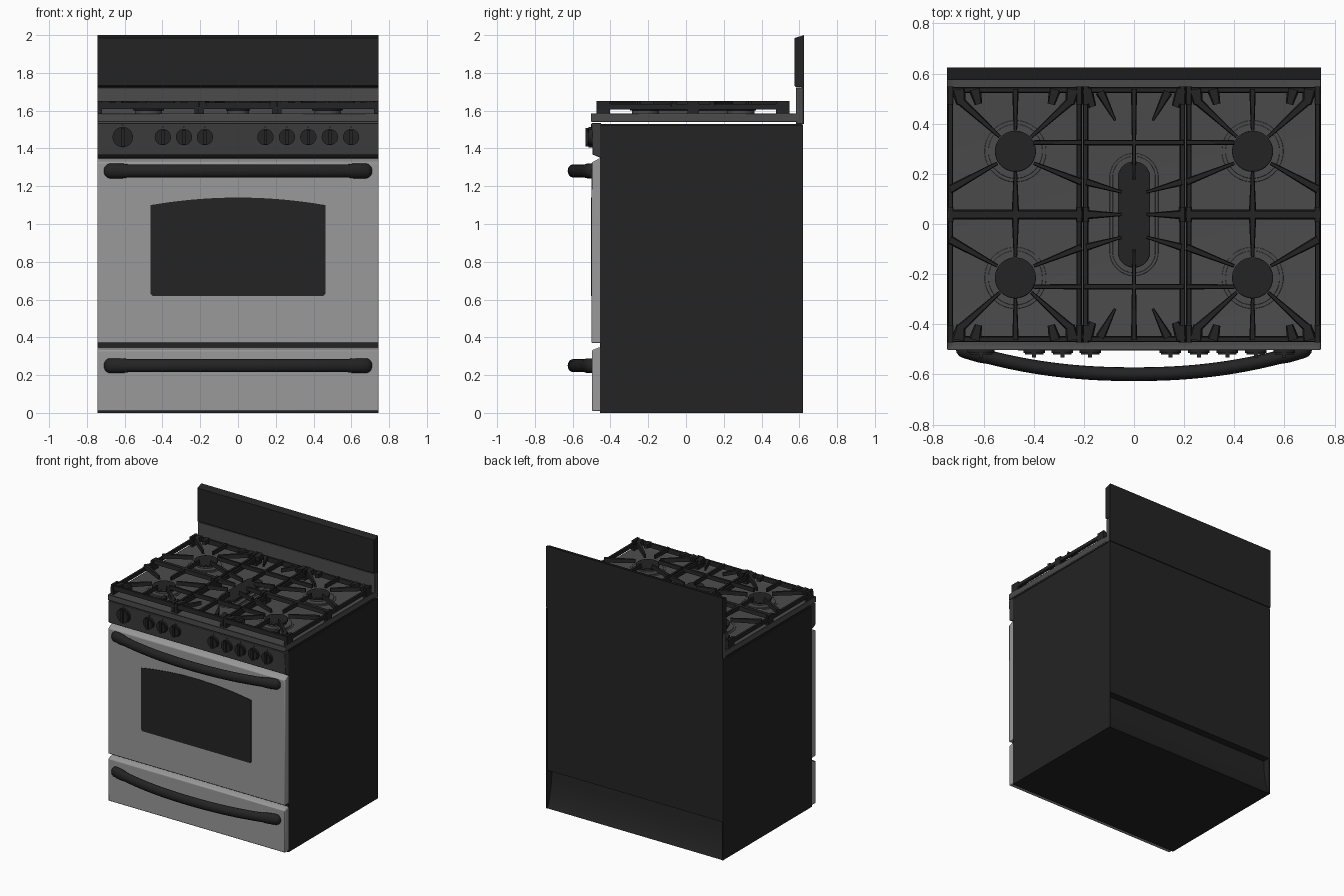
import bpy, bmesh, math
from mathutils import Vector

if "Cube" in bpy.data.objects:
    bpy.data.objects.remove(bpy.data.objects["Cube"])


def material(name, v):
    m = bpy.data.materials.new(name)
    m.diffuse_color = (v, v, v, 1)
    m.use_nodes = True
    m.node_tree.nodes["Principled BSDF"].inputs["Base Color"].default_value = m.diffuse_color
    return m


BLACK = material("black enamel", 0.017)
STEEL = material("brushed steel", 0.32)
GREY = material("dark grey cooktop", 0.07)
CHARCOAL = material("charcoal panel", 0.045)
W = 0.745       # half width
MID = 0.0375    # centre line of the burners in y


def finish(name, bm, mat, bevel=0.0, segments=2):
    bmesh.ops.recalc_face_normals(bm, faces=bm.faces)
    me = bpy.data.meshes.new(name)
    bm.to_mesh(me)
    bm.free()
    me.materials.append(mat)
    me.polygons.foreach_set("use_smooth", [True] * len(me.polygons))
    me.set_sharp_from_angle(angle=math.radians(35))
    ob = bpy.data.objects.new(name, me)
    bpy.context.collection.objects.link(ob)
    if bevel:
        b = ob.modifiers.new("bevel", 'BEVEL')
        b.width, b.segments = bevel, segments
        b.limit_method, b.angle_limit = 'ANGLE', math.radians(30)
    return ob


def extrude(bm, pts, offset):
    f = bm.faces.new([bm.verts.new(p) for p in pts])
    r = bmesh.ops.extrude_face_region(bm, geom=[f])
    vs = [v for v in r["geom"] if isinstance(v, bmesh.types.BMVert)]
    bmesh.ops.translate(bm, verts=vs, vec=offset)


def prism(name, profile, x0, x1, mat, bevel=0.0):
    """Extrude a (y, z) profile along x."""
    bm = bmesh.new()
    extrude(bm, [(x0, y, z) for y, z in profile], (x1 - x0, 0, 0))
    return finish(name, bm, mat, bevel)


def rect(y0, y1, z0, z1):
    return [(y0, z0), (y1, z0), (y1, z1), (y0, z1)]


# Cabinet with a recessed lower back between thin side panels
recess = [(0.617, 0.0), (0.60, 0.03), (0.578, 0.12), (0.565, 0.2), (0.56, 0.29), (0.617, 0.29)]
prism("cabinet", [(-0.456, 0.0)] + recess + [(0.617, 1.53), (-0.456, 1.53)], -W + 0.008, W - 0.008, BLACK)
for s, n in ((-1, "left"), (1, "right")):
    prism(n + "_side_panel", rect(-0.456, 0.62, 0, 1.525), s * (W - 0.008), s * W, BLACK)

# Drawer, door and control panel
prism("drawer_front", [(-0.498, 0.01), (-0.45, 0.01), (-0.45, 0.347), (-0.46, 0.347), (-0.498, 0.332)],
      -W, W, STEEL, 0.006)
prism("oven_door", [(-0.5, 0.37), (-0.45, 0.37), (-0.45, 1.347), (-0.46, 1.347), (-0.5, 1.325)],
      -W, W, STEEL, 0.006)
prism("control_panel", [(-0.495, 1.368), (-0.46, 1.353), (-0.45, 1.353), (-0.45, 1.535), (-0.5, 1.535)],
      -W, W, CHARCOAL, 0.004)

# Oven window with an arched top
bm = bmesh.new()
outline = [(-0.463, 0.63), (-0.453, 0.62), (0.453, 0.62), (0.463, 0.63)]
for i in range(21):
    x = 0.463 - 0.926 * i / 20
    outline.append((x, 1.14 - 0.04 * (x / 0.463) ** 2))
extrude(bm, [(x, -0.504, z) for x, z in outline], (0, 0.008, 0))
finish("oven_window", bm, BLACK)


# Bowed handles with thicker ends
def handle(name, z):
    bm = bmesh.new()
    rings = []
    n = 40
    stations = [(-0.708, 0.35), (-0.703, 0.7), (-0.692, 1.0)]
    stations += [(-0.68 + 1.36 * i / n, 1.12 if abs(i - n / 2) > n / 2 - 2.5 else 0.98) for i in range(n + 1)]
    stations += [(0.692, 1.0), (0.703, 0.7), (0.708, 0.35)]
    for x, k in stations:
        yc = -0.599 + 0.10 * abs(x / 0.69) ** 2.2
        nrm = Vector((-0.32 * x, 1, 0)).normalized()
        ring = []
        for j in range(16):
            a = 2 * math.pi * j / 16
            p = Vector((x, yc, z)) + nrm * (0.028 * k * math.cos(a))
            p.z += 0.035 * k * math.sin(a)
            ring.append(bm.verts.new(p))
        rings.append(ring)
    for a, b in zip(rings, rings[1:]):
        for j in range(16):
            bm.faces.new((a[j], a[j - 1], b[j - 1], b[j]))
    bm.faces.new(rings[0])
    bm.faces.new(rings[-1])
    finish(name, bm, BLACK)


handle("door_handle", 1.281)
handle("drawer_handle", 0.25)


# Knobs: stepped disc and a vertical grip
def knob(name, x, r):
    bm = bmesh.new()
    z = 1.46
    for rad, y0, y1 in ((r, -0.515, -0.49), (r * 0.85, -0.52, -0.51)):
        c = [(x + rad * math.cos(t * math.pi / 16), y0, z + rad * math.sin(t * math.pi / 16)) for t in range(32)]
        extrude(bm, c, (0, y1 - y0, 0))
    g = r * 0.9
    extrude(bm, [(x - 0.008, -0.532, z - g), (x + 0.008, -0.532, z - g),
                 (x + 0.008, -0.532, z + g), (x - 0.008, -0.532, z + g)], (0, 0.025, 0))
    extrude(bm, [(x - 0.004, -0.503, z + r + 0.005), (x + 0.004, -0.503, z + r + 0.005),
                 (x + 0.004, -0.503, z + r + 0.015), (x - 0.004, -0.503, z + r + 0.015)], (0, 0.01, 0))
    finish(name, bm, BLACK)


knob("oven_knob", -0.61, 0.054)
for i, x in enumerate((-0.398, -0.286, -0.175, 0.145, 0.259, 0.372, 0.486, 0.599)):
    knob("burner_knob_%d" % (i + 1), x, 0.043)

# Cooktop slab with a shallow pan, and the back guard
bm = bmesh.new()
extrude(bm, [(-W, -0.503, 1.54), (W, -0.503, 1.54), (W, 0.62, 1.54), (-W, 0.62, 1.54)], (0, 0, 0.046))
bm.normal_update()
top = [f for f in bm.faces if f.calc_center_median().z > 1.58]
bmesh.ops.inset_region(bm, faces=top, thickness=0.024)
bmesh.ops.translate(bm, verts=top[0].verts[:], vec=(0, 0, -0.01))
finish("cooktop", bm, GREY, 0.005)
prism("back_guard_lower", rect(0.582, 0.62, 1.53, 1.722), -W, W, GREY, 0.003)
prism("back_guard_upper", [(0.574, 1.732), (0.58, 1.726), (0.624, 1.726), (0.624, 2.0), (0.574, 1.984)],
      -W, W, BLACK)
prism("back_guard_rear", rect(0.612, 0.624, 1.53, 1.735), -W, W, BLACK)


# Burners: stacked discs, stretched into an oval for the middle one
def burner(name, x, y, r, half):
    def layer(suffix, rad, z0, z1, mat, bevel=0.002):
        bm = bmesh.new()
        pts = []
        for i in range(40):
            a = 2 * math.pi * (i + 0.5) / 40
            pts.append((x + rad * math.cos(a), y + rad * math.sin(a) + math.copysign(half, math.sin(a)), z0))
        if half == 0:
            pts = pts[:]
        extrude(bm, pts, (0, 0, z1 - z0))
        finish(name + suffix, bm, mat, bevel)
    grow = r * 0.25
    layer("_outer_ring", r + 2 * grow, 1.57, 1.579, GREY)
    layer("_inner_ring", r + 1.3 * grow, 1.57, 1.585, GREY)
    layer("_base", r * 0.88, 1.57, 1.602, GREY)
    layer("_cap", r, 1.6, 1.616, BLACK, 0.004)


for sx, nx in ((-1, "left"), (1, "right")):
    for sy, ny in ((-1, "front"), (1, "rear")):
        burner("%s_%s_burner" % (ny, nx), sx * 0.473, MID + sy * 0.2525, 0.082, 0)
burner("middle_burner", 0, MID, 0.065, 0.147)


# Grates: tapered bars with narrower tops
def bar(bm, p, q, w0, w1, z0=1.622, z1=1.65):
    p, q = Vector((*p, 0)), Vector((*q, 0))
    side = Vector((0, 0, 1)).cross((q - p).normalized())
    ends = []
    for c, w in ((p, w0), (q, w1)):
        ends.append([bm.verts.new(c + side * (s * w / 2) + Vector((0, 0, z)))
                     for s, z in ((-1, z0), (1, z0), (0.7, z1), (-0.7, z1))])
    a, b = ends
    bm.faces.new(a)
    bm.faces.new(b)
    for i in range(4):
        bm.faces.new((a[i - 1], a[i], b[i], b[i - 1]))


# (start x, start y, end x, end y, start width, end width), y measured from MID
side_bars = [
    (0.70, 0.46, 0.535, 0.31, 0.036, 0.014), (0.245, 0.46, 0.41, 0.31, 0.036, 0.014),
    (0.735, 0.10, 0.545, 0.205, 0.036, 0.014), (0.21, 0.13, 0.40, 0.205, 0.030, 0.014),
    (0.473, 0.50, 0.473, 0.335, 0.026, 0.014), (0.473, 0.0, 0.473, 0.17, 0.030, 0.014),
    (0.21, 0.2875, 0.40, 0.2875, 0.022, 0.018),
    (0.70, 0.50, 0.69, 0.44, 0.06, 0.035), (0.635, 0.50, 0.62, 0.44, 0.05, 0.03),
    (0.245, 0.50, 0.255, 0.44, 0.06, 0.035), (0.315, 0.50, 0.33, 0.44, 0.05, 0.03)]
middle_bars = [
    (0.19, 0.13, 0.05, 0.09, 0.030, 0.012), (0.135, 0.49, 0.075, 0.375, 0.040, 0.010),
    (0.20, 0.2875, 0.0, 0.2875, 0.022, 0.022), (0.19, 0.50, 0.165, 0.43, 0.05, 0.03)]


def grate(name, sides, x0, x1, bars):
    bm = bmesh.new()
    for s in sides:
        for sy in (-1, 1):
            for ax, ay, bx, by, w0, w1 in bars:
                bar(bm, (s * ax, MID + sy * ay), (s * bx, MID + sy * by), w0, w1)
    for sy in (-1, 1):
        y = MID + sy * 0.497
        bar(bm, (x0, y), (x1, y), 0.024, 0.024, 1.61, 1.643)
    for x in (x0 + 0.011, x1 - 0.011):
        bar(bm, (x, MID - 0.5), (x, MID + 0.5), 0.022, 0.022, 1.607, 1.634)
        for sy in (-1, 1):    # corner feet and mid foot
            bar(bm, (x, MID + sy * 0.51), (x, MID + sy * 0.44), 0.026, 0.026, 1.575, 1.65)
        bar(bm, (x, MID - 0.03), (x, MID + 0.03), 0.026, 0.026, 1.575, 1.65)
    return bm


for s, n in ((-1, "left"), (1, "right")):
    x0, x1 = sorted((s * 0.208, s * 0.743))
    bm = grate(n, [s], x0, x1, side_bars)
    bar(bm, (x0, MID), (x1, MID), 0.04, 0.04)
    finish(n + "_grate", bm, BLACK)
bm = grate("middle", [-1, 1], -0.204, 0.204, middle_bars)
for s in (-1, 1):
    bar(bm, (0, MID + s * 0.5), (0, MID + s * 0.14), 0.024, 0.012)
    bar(bm, (s * 0.2, MID), (s * 0.05, MID), 0.04, 0.012)
finish("middle_grate", bm, BLACK)
